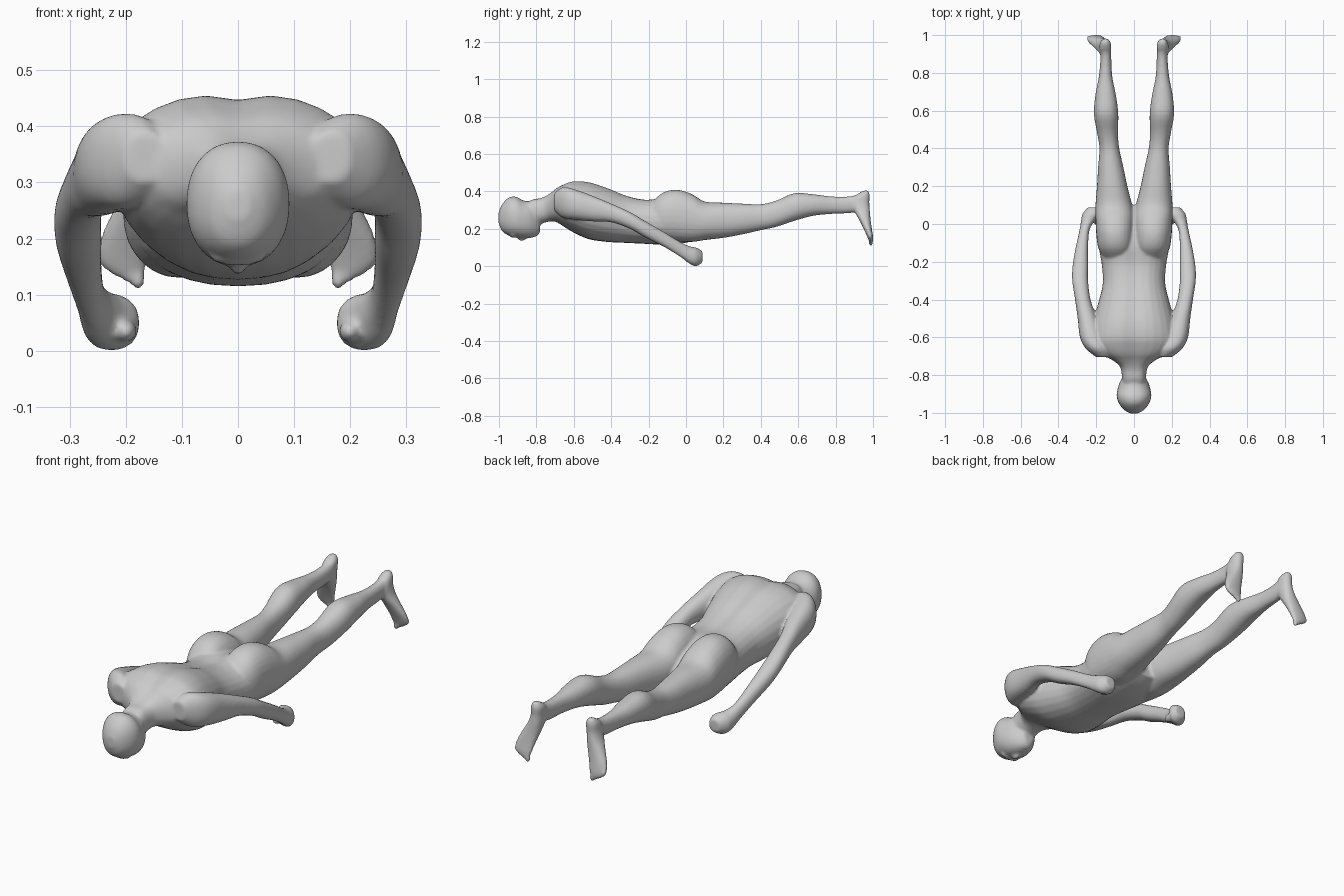
import bpy, bmesh
from math import sin, cos, tau, exp
from mathutils import Vector, Matrix


def spline(rows, steps=4):
    """Catmull-Rom interpolation through rows of ring measurements."""
    out = []
    for i in range(len(rows) - 1):
        p0, p1 = rows[max(i - 1, 0)], rows[i]
        p2, p3 = rows[i + 1], rows[min(i + 2, len(rows) - 1)]
        for s in range(steps):
            t = s / steps
            out.append([0.5 * (2 * b + (c - a) * t + (2 * a - 5 * b + 4 * c - d) * t * t
                               + (3 * b - a - 3 * c + d) * t ** 3)
                        for a, b, c, d in zip(p0, p1, p2, p3)])
    return out + [list(rows[-1])]


def loft(bm, rows, axis='Y', side=1, dip=0.0, n=28, power=0.9):
    """Rings of (station, x0, x1, v0, v1); stations run along Y or Z."""
    rings = []
    for st, x0, x1, v0, v1 in spline(rows):
        ring = []
        for k in range(n):
            c, s = cos(tau * k / n), sin(tau * k / n)
            c = abs(c) ** power * (1 if c > 0 else -1)
            s = abs(s) ** power * (1 if s > 0 else -1)
            x = (x0 + x1) / 2 + (x1 - x0) / 2 * c
            v = (v0 + v1) / 2 + (v1 - v0) / 2 * s
            if s > 0:
                v -= dip * exp(-(x / 0.045) ** 2)
            co = (x * side, st, v) if axis == 'Y' else (x * side, v, st)
            ring.append(bm.verts.new(co))
        rings.append(ring)
    for a, b in zip(rings, rings[1:]):
        for k in range(n):
            bm.faces.new((a[k], a[(k + 1) % n], b[(k + 1) % n], b[k]))
    bm.faces.new(rings[0])
    bm.faces.new(rings[-1])


def blob(bm, loc, size):
    m = Matrix.Translation(Vector(loc)) @ Matrix.Diagonal((*size, 1))
    bmesh.ops.create_uvsphere(bm, u_segments=16, v_segments=10, radius=1, matrix=m)


def sym(rows):
    return [(y, -w, w, z0, z1) for y, w, z0, z1 in rows]


HEAD = sym([(-1.003, .02, .235, .285), (-.985, .052, .19, .328), (-.95, .08, .165, .366),
            (-.91, .092, .155, .372), (-.87, .086, .15, .352), (-.83, .072, .152, .345),
            (-.795, .048, .163, .33), (-.78, .03, .185, .30)])
TORSO = sym([(-.87, .058, .22, .345), (-.82, .063, .22, .37), (-.78, .067, .225, .377),
             (-.75, .078, .235, .388), (-.72, .115, .24, .405), (-.69, .17, .235, .426),
             (-.65, .212, .21, .445), (-.6, .225, .18, .46), (-.52, .215, .145, .456),
             (-.42, .19, .13, .425), (-.32, .166, .125, .386), (-.22, .17, .12, .364),
             (-.12, .187, .115, .37), (-.04, .187, .12, .355), (.04, .17, .135, .32),
             (.1, .1, .16, .27)])
LEG = [(-.2, .03, .15, .19, .32), (-.13, .005, .188, .15, .39), (-.05, 0, .2, .135, .409),
       (.03, 0, .204, .13, .387), (.1, .01, .204, .14, .346), (.2, .035, .196, .152, .34),
       (.3, .056, .19, .17, .335), (.4, .078, .183, .193, .332), (.48, .085, .195, .21, .35),
       (.58, .083, .212, .243, .391), (.68, .095, .205, .27, .385), (.78, .115, .186, .28, .373),
       (.87, .12, .178, .284, .373), (.93, .122, .178, .295, .388), (.96, .13, .172, .32, .39)]
ARM = [(-.705, .13, .2, .30, .39), (-.66, .13, .255, .26, .422), (-.6, .16, .286, .25, .413),
       (-.5, .195, .298, .24, .377), (-.4, .23, .312, .235, .335), (-.3, .243, .327, .2, .29),
       (-.22, .243, .325, .155, .243), (-.12, .243, .308, .105, .185), (-.03, .235, .288, .05, .13),
       (.02, .205, .28, .013, .107), (.055, .175, .272, .0, .1), (.088, .188, .245, .02, .08)]
FOOT = [(.405, .138, .165, .95, .975), (.38, .122, .18, .91, .982), (.34, .122, .185, .885, .98),
        (.3, .125, .196, .897, .983), (.25, .135, .222, .925, .987), (.2, .15, .245, .95, .994),
        (.16, .16, .248, .968, 1.0), (.135, .168, .225, .978, 1.0)]

bm = bmesh.new()

# Head, with nose and brow on the underside
loft(bm, HEAD)
blob(bm, (0, -.878, .155), (.014, .026, .02))
blob(bm, (0, -.925, .166), (.05, .016, .014))
# Torso and neck, with a shallow groove along the spine
loft(bm, TORSO, dip=.014)

for side in (1, -1):
    loft(bm, LEG, side=side)
    loft(bm, ARM, side=side)
    loft(bm, FOOT, axis='Z', side=side)
    # Toes, from big to little
    for i in range(5):
        r = .016 - .0015 * i
        blob(bm, (side * (.178 + .0165 * i), .988, .128 + .009 * i), (r * .75, r * .8, r * 1.2))
    # Thumb
    blob(bm, (side * .2, .03, .035), (.02, .035, .02))

bmesh.ops.recalc_face_normals(bm, faces=bm.faces)
mesh = bpy.data.meshes.new("body")
bm.to_mesh(mesh)
bm.free()
body = bpy.data.objects.new("body", mesh)
bpy.context.collection.objects.link(body)

# Fuse the parts into one continuous skin
remesh = body.modifiers.new("fuse", 'REMESH')
remesh.mode = 'VOXEL'
remesh.voxel_size = .007
remesh.use_smooth_shade = True
soften = body.modifiers.new("soften", 'SMOOTH')
soften.factor = .5
soften.iterations = 5
